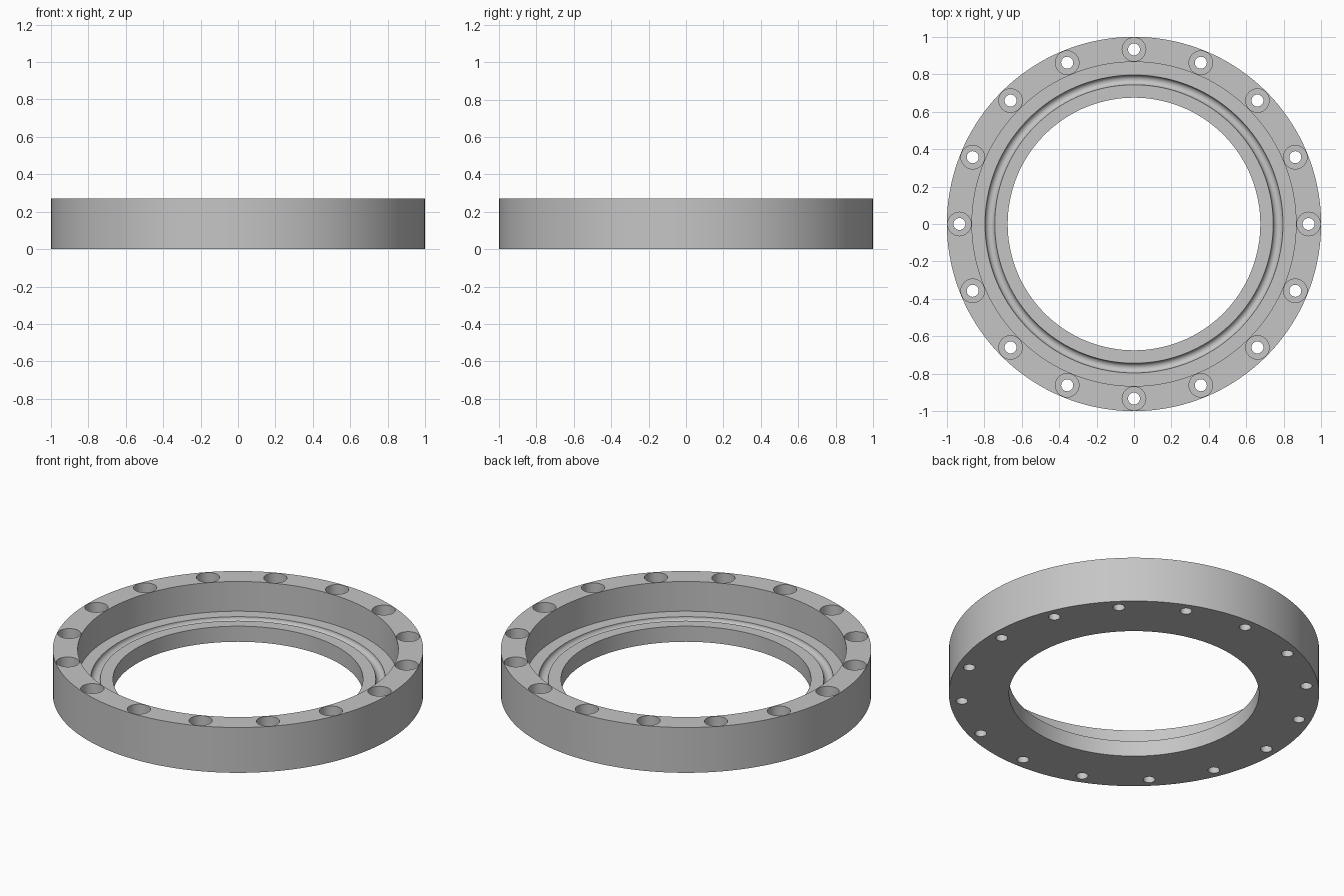
import bpy
import bmesh
from math import pi, cos, sin, radians
from mathutils import Matrix

cube = bpy.data.objects.get("Cube")
if cube:
    bpy.data.objects.remove(cube, do_unlink=True)

HEIGHT = 0.27
FLOOR = 0.093          # height of the recess floor
GROOVE_MID, GROOVE_R = 0.77, 0.026
BOLT_CIRCLE, BOLT_COUNT = 0.933, 16
BORE_R, HEAD_R, SHOULDER = 0.032, 0.063, 0.15

# Plain metal
metal = bpy.data.materials.new("light grey metal")
metal.use_nodes = True
colour = (0.56, 0.56, 0.56, 1)
metal.diffuse_color = colour
metal.node_tree.nodes["Principled BSDF"].inputs["Base Color"].default_value = colour


def lathe(bm, profile, segments, offset=(0, 0, 0), closed=True):
    """Turn an (r, z) profile around the z axis; open ends are capped."""
    move = Matrix.Translation(offset)
    rings = []
    for r, z in profile:
        rings.append([bm.verts.new(move @ Matrix.Rotation(2 * pi * i / segments, 4, 'Z')
                                   @ Matrix.Translation((r, 0, z)).translation)
                      for i in range(segments)])
    pairs = list(zip(rings, rings[1:]))
    if closed:
        pairs.append((rings[-1], rings[0]))
    else:
        bm.faces.new(rings[0])
        bm.faces.new(rings[-1])
    for a, b in pairs:
        for i in range(segments):
            j = (i + 1) % segments
            bm.faces.new((a[i], a[j], b[j], b[i]))


def make_object(name, bm):
    bmesh.ops.recalc_face_normals(bm, faces=bm.faces)
    mesh = bpy.data.meshes.new(name)
    bm.to_mesh(mesh)
    bm.free()
    mesh.materials.append(metal)
    obj = bpy.data.objects.new(name, mesh)
    bpy.context.collection.objects.link(obj)
    return obj


# Flange ring with stepped recess and a half-round seal groove
groove = [(GROOVE_MID + GROOVE_R * cos(pi * k / 12), FLOOR - GROOVE_R * sin(pi * k / 12))
          for k in range(13)]
section = [(0.675, 0), (1, 0), (1, HEIGHT), (0.866, HEIGHT), (0.866, FLOOR)]
section += groove + [(0.675, FLOOR)]
bm = bmesh.new()
lathe(bm, section, 144)
ring = make_object("flange_ring", bm)

# Counterbored bolt holes
bolt = [(BORE_R, -0.1), (BORE_R, SHOULDER), (HEAD_R, SHOULDER), (HEAD_R, HEIGHT + 0.1)]
bm = bmesh.new()
for n in range(BOLT_COUNT):
    a = 2 * pi * n / BOLT_COUNT
    lathe(bm, bolt, 32, (BOLT_CIRCLE * cos(a), BOLT_CIRCLE * sin(a), 0), closed=False)
cutter = make_object("bolt_hole_cutter", bm)
cutter.hide_render = True

cut = ring.modifiers.new("bolt_holes", 'BOOLEAN')
cut.operation = 'DIFFERENCE'
cut.solver = 'EXACT'
cut.object = cutter

bpy.ops.object.select_all(action='DESELECT')
ring.select_set(True)
bpy.context.view_layer.objects.active = ring
bpy.ops.object.modifier_apply(modifier=cut.name)
bpy.data.objects.remove(cutter, do_unlink=True)
bpy.ops.object.shade_smooth_by_angle(angle=radians(30))
